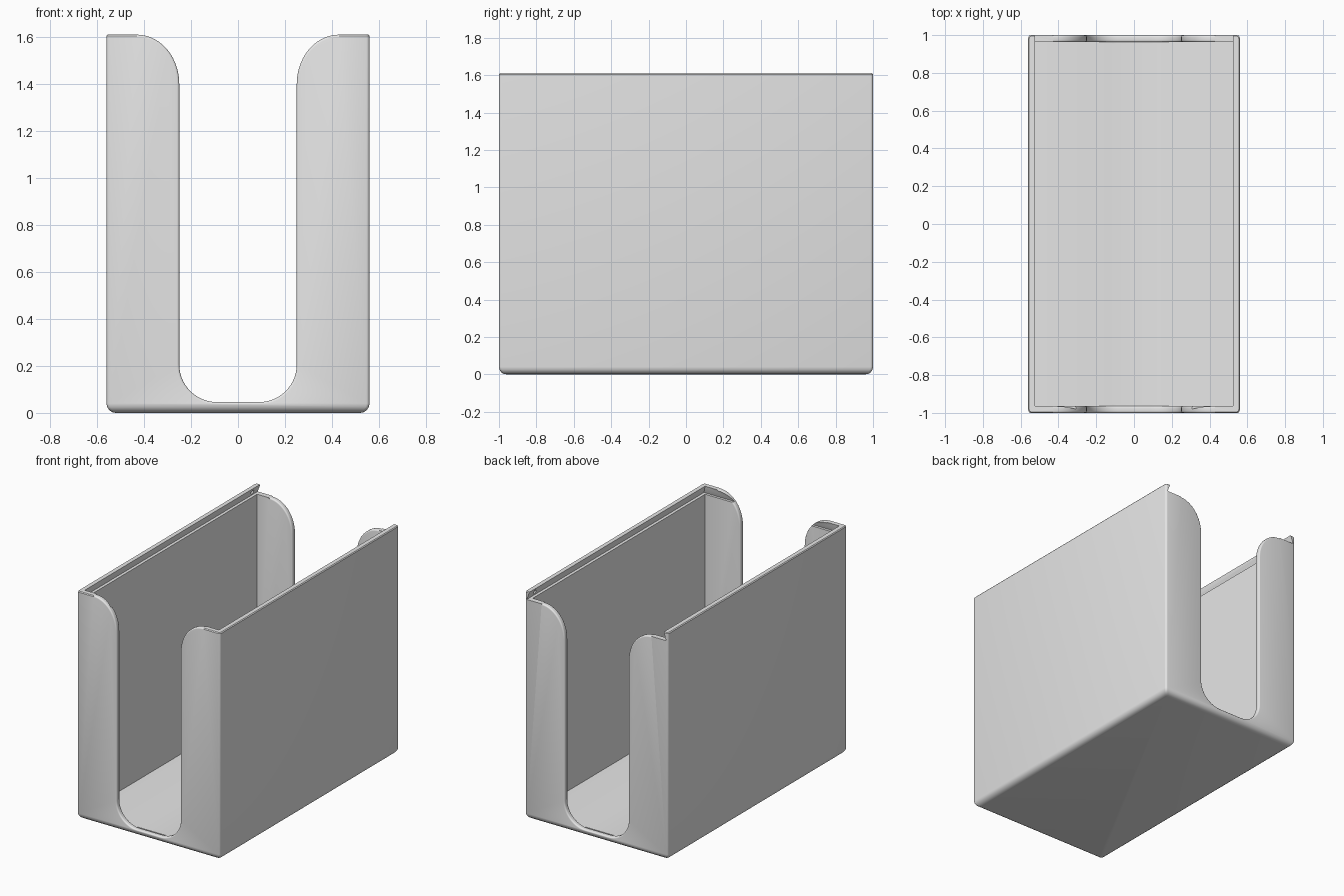
import bpy, bmesh
from math import sin, cos, pi, radians

if "Cube" in bpy.data.objects:
    bpy.data.objects.remove(bpy.data.objects["Cube"])

HX, HY, H = 0.56, 1.0, 1.61      # outer half width, half length, height
IX, IY, FLOOR = 0.525, 0.963, 0.04   # cavity
SLOT_Z = 1.553                   # floor of the sliding lid slot
QUARTER = [pi / 2 * i / 4 for i in range(5)]

grey = bpy.data.materials.new("plain grey")
grey.use_nodes = True
grey.diffuse_color = (0.8, 0.8, 0.8, 1)
grey.node_tree.nodes["Principled BSDF"].inputs["Base Color"].default_value = (0.8, 0.8, 0.8, 1)


def loft(name, rings):
    """Closed solid through rings of equal point count."""
    bm = bmesh.new()
    loops = [[bm.verts.new(p) for p in ring] for ring in rings]
    n = len(loops[0])
    for a, b in zip(loops, loops[1:]):
        for i in range(n):
            j = (i + 1) % n
            bm.faces.new((a[i], a[j], b[j], b[i]))
    bm.faces.new(loops[0][::-1])
    bm.faces.new(loops[-1])
    bmesh.ops.recalc_face_normals(bm, faces=bm.faces)
    mesh = bpy.data.meshes.new(name)
    bm.to_mesh(mesh)
    bm.free()
    obj = bpy.data.objects.new(name, mesh)
    bpy.context.collection.objects.link(obj)
    return obj


def rounded_ring(inset, z, r=0.014):
    """Horizontal rectangle with small round corners."""
    cx, cy = HX - inset - r, HY - inset - r
    corners = ((cx, cy), (-cx, cy), (-cx, -cy), (cx, -cy))
    return [(x + r * cos(t + k * pi / 2), y + r * sin(t + k * pi / 2), z)
            for k, (x, y) in enumerate(corners) for t in QUARTER]


def rect(x, y0, y1, z):
    return [(-x, y0, z), (x, y0, z), (x, y1, z), (-x, y1, z)]


def opening_ring(y, d, top):
    """U-shaped opening with flared mouth, grown outward by d."""
    arc = [pi / 2 * i / 14 for i in range(15)]
    half = [(0.09 + (0.16 + d) * sin(t), 0.206 - (0.16 + d) * cos(t)) for t in arc]
    half += [(0.43 - (0.18 - d) * cos(t), top - 0.21 + (0.21 - d) * sin(t)) for t in arc]
    half.append((0.43, 1.8))
    return [(x, y, z) for x, z in half] + [(-x, y, z) for x, z in reversed(half)]


def opening(name, side, top):
    """Cutter through one end wall, with eased edges on both faces."""
    r = 0.01
    ease = [(r * (1 - cos(t)), r * (1 - sin(t))) for t in QUARTER]
    steps = [(HY + 0.05, r)]
    steps += [(HY - depth, d) for depth, d in ease]
    steps += [(IY + depth, d) for depth, d in reversed(ease)]
    steps.append((IY - 0.01, r))
    return loft(name, [opening_ring(side * y, d, top) for y, d in steps])


# outer body: rounded bottom edge, lightly eased top
R = 0.04
rings = [rounded_ring(R * (1 - sin(t)), R * (1 - cos(t))) for t in QUARTER]
rings += [rounded_ring(0, H - 0.006), rounded_ring(0.005, H)]
holder = loft("open_holder_box", rings)

# cavity, dovetail lid slot open at the back, and end wall openings
cutters = [
    loft("cavity_cutter", [rect(IX, -IY, IY, FLOOR), rect(IX, -IY, IY, 1.7)]),
    loft("lid_slot_cutter", [rect(IX + 0.021, -IY - 0.018, 1.1, SLOT_Z),
                             rect(IX - 0.001, -IY + 0.001, 1.1, H + 0.002)]),
    opening("front_opening_cutter", -1, H),
    opening("back_opening_cutter", 1, SLOT_Z),
]

# small lid catch dimples near the back of each slot side
for side, label in ((1, "left"), (-1, "right")):
    cutters.append(loft(label + "_catch_cutter", [
        [(side * x, 0.925 + 0.015 * cos(k * pi / 8), 1.58 + 0.015 * sin(k * pi / 8))
         for k in range(16)] for x in (0.5, 0.551)]))

bpy.context.view_layer.objects.active = holder
for cutter in cutters:
    cutter.hide_render = True
    mod = holder.modifiers.new(cutter.name, "BOOLEAN")
    mod.operation, mod.solver, mod.object = "DIFFERENCE", "EXACT", cutter
    bpy.ops.object.modifier_apply(modifier=mod.name)
    bpy.data.objects.remove(cutter)

holder.data.materials.clear()
holder.data.materials.append(grey)
bpy.ops.object.select_all(action="DESELECT")
holder.select_set(True)
bpy.ops.object.shade_smooth_by_angle(angle=radians(35))
